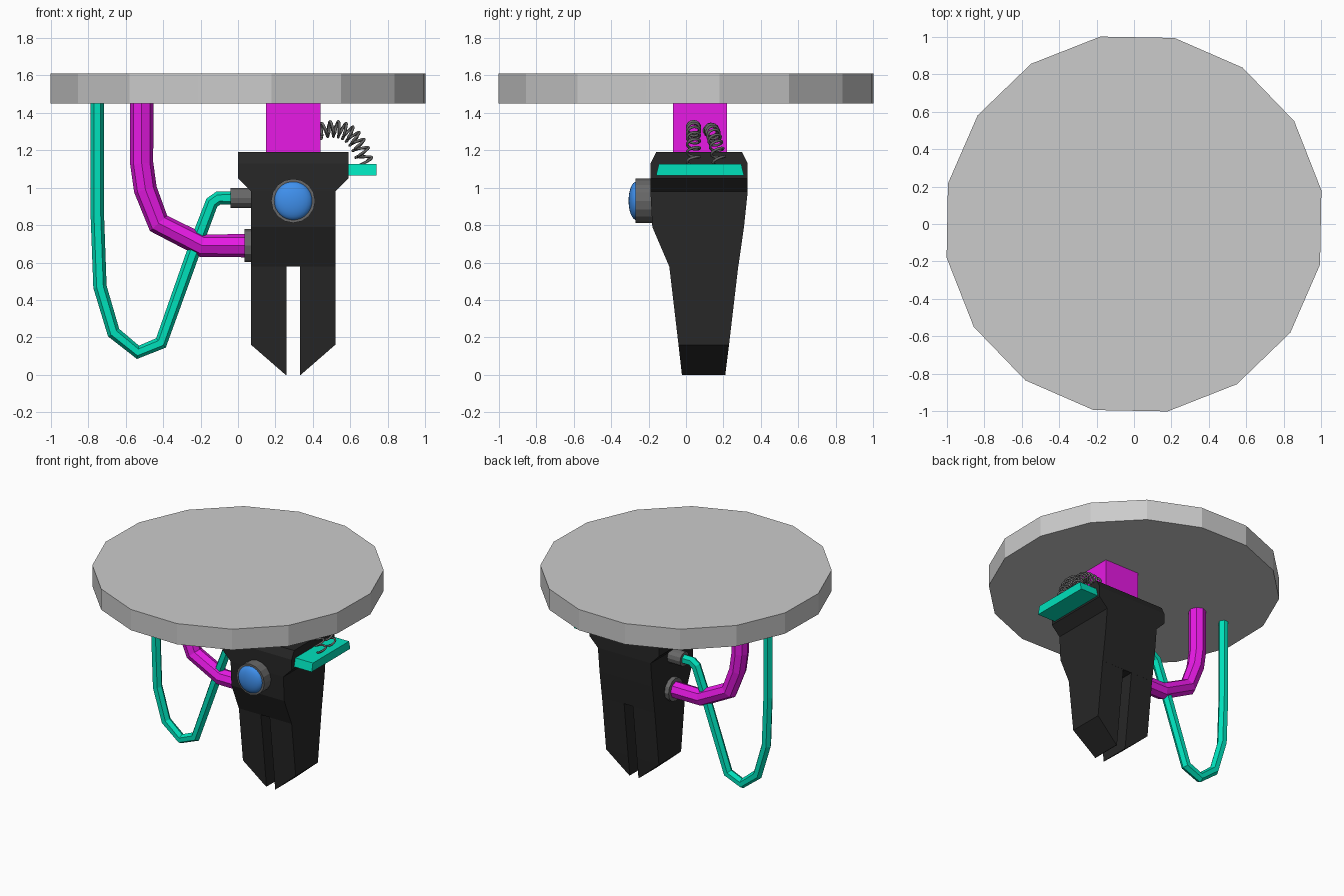
import bpy, bmesh, math
from mathutils import Vector, Matrix

if "Cube" in bpy.data.objects:
    bpy.data.objects.remove(bpy.data.objects["Cube"])

YC = 0.075  # depth of the tool's centre plane


def material(name, rgb):
    m = bpy.data.materials.new(name)
    m.diffuse_color = (*rgb, 1)
    m.use_nodes = True
    m.node_tree.nodes["Principled BSDF"].inputs["Base Color"].default_value = m.diffuse_color
    return m


BLACK = material("black", (0.02, 0.02, 0.02))
MAGENTA = material("magenta", (0.8, 0.01, 0.78))
TEAL = material("teal", (0.0, 0.75, 0.5))
BLUE = material("blue", (0.05, 0.28, 0.85))
DARK = material("dark_grey", (0.14, 0.14, 0.14))


def finish(name, bm, mat=None):
    bmesh.ops.recalc_face_normals(bm, faces=bm.faces)
    me = bpy.data.meshes.new(name)
    bm.to_mesh(me)
    bm.free()
    ob = bpy.data.objects.new(name, me)
    bpy.context.collection.objects.link(ob)
    if mat:
        me.materials.append(mat)
    return ob


def loft(name, rows, mat):
    """Stack of rectangles given as (z, x0, x1, y0, y1)."""
    bm = bmesh.new()
    rings = [[bm.verts.new(p) for p in ((a, c, z), (b, c, z), (b, d, z), (a, d, z))]
             for z, a, b, c, d in rows]
    for r, s in zip(rings, rings[1:]):
        for i in range(4):
            j = (i + 1) % 4
            bm.faces.new((r[i], r[j], s[j], s[i]))
    bm.faces.new(rings[0])
    bm.faces.new(rings[-1])
    return finish(name, bm, mat)


def cylinder(name, start, end, radius, sides, mat=None, turn=0.0):
    a, b = Vector(start), Vector(end)
    rot = (b - a).to_track_quat('Z', 'Y').to_matrix().to_4x4()
    bm = bmesh.new()
    bmesh.ops.create_cone(bm, cap_ends=True, segments=sides, radius1=radius, radius2=radius,
                          depth=(b - a).length,
                          matrix=Matrix.Translation((a + b) / 2) @ rot @ Matrix.Rotation(turn, 4, 'Z'))
    return finish(name, bm, mat)


def tube(name, points, radius, res, mat, smooth=False):
    cu = bpy.data.curves.new(name, 'CURVE')
    cu.dimensions = '3D'
    cu.bevel_depth = radius
    cu.bevel_resolution = res
    cu.use_fill_caps = True
    sp = cu.splines.new('POLY')
    sp.points.add(len(points) - 1)
    for p, co in zip(sp.points, points):
        p.co = (*co, 1)
    sp.use_smooth = smooth
    ob = bpy.data.objects.new(name, cu)
    bpy.context.collection.objects.link(ob)
    cu.materials.append(mat)
    return ob


# Ceiling disk
cylinder("mount_disk", (0, 0, 1.45), (0, 0, 1.61), 1.018, 16, turn=math.radians(10.2))

# Square neck
loft("neck", [(1.17, 0.15, 0.44, -0.07, 0.22), (1.455, 0.15, 0.44, -0.07, 0.22)], MAGENTA)

# Black housing with flared collar
loft("housing", [
    (1.19, 0.0, 0.59, -0.16, 0.30),
    (1.13, 0.0, 0.59, -0.19, 0.33),
    (1.05, 0.0, 0.59, -0.19, 0.33),
    (0.98, 0.07, 0.52, -0.19, 0.33),
    (0.79, 0.07, 0.52, -0.18, 0.31),
    (0.58, 0.07, 0.52, -0.09, 0.28)], BLACK)

# Two pointed prongs, mirrored about the housing centre
for side, s in (("left", 1), ("right", -1)):
    def mx(x):
        return 0.295 + s * (x - 0.295)
    loft(side + "_prong", [
        (0.585, mx(0.07), mx(0.258), -0.09, 0.28),
        (0.16, mx(0.07), mx(0.258), -0.04, 0.23),
        (0.0, mx(0.254), mx(0.258), -0.022, 0.21)], BLACK)

# Front lens
cylinder("lens_barrel", (0.295, -0.15, 0.93), (0.295, -0.27, 0.93), 0.118, 16, DARK)
bm = bmesh.new()
bmesh.ops.create_uvsphere(bm, u_segments=24, v_segments=16, radius=1,
                          matrix=Matrix.Translation((0.295, -0.265, 0.93))
                          @ Matrix.Diagonal((0.103, 0.042, 0.103, 1)))
for f in bm.faces:
    f.smooth = True
finish("lens_glass", bm, BLUE)

# Hose sockets
cylinder("upper_socket", (0.09, YC, 0.945), (-0.04, YC, 0.945), 0.054, 12, DARK)
cylinder("lower_socket", (0.09, YC, 0.69), (0.035, YC, 0.69), 0.088, 12, DARK)

# Hoses
thick = [(-0.515, 1.455), (-0.515, 1.13), (-0.495, 0.99), (-0.425, 0.81), (-0.19, 0.69), (0.05, 0.69)]
thin = [(-0.752, 1.455), (-0.752, 0.85), (-0.738, 0.47), (-0.665, 0.225), (-0.535, 0.12),
        (-0.412, 0.17), (-0.205, 0.75), (-0.14, 0.92), (-0.105, 0.945), (-0.03, 0.945)]
tube("thick_hose", [(x, YC, z) for x, z in thick], 0.062, 2, MAGENTA)
tube("thin_hose", [(x, YC, z) for x, z in thin], 0.036, 1, TEAL)

# Side bar
loft("side_bar", [(1.065, 0.57, 0.74, -0.16, 0.31), (1.128, 0.57, 0.74, -0.145, 0.295)], TEAL)


# Coil springs from neck to bar
def spring(name, a, b, c, turns=9, steps=14, radius=0.034):
    a, b, c = Vector(a), Vector(b), Vector(c)
    pts = []
    n = turns * steps
    for i in range(n + 1):
        t = i / n
        centre = a * (1 - t) ** 2 + b * 2 * t * (1 - t) + c * t * t
        tangent = ((b - a) * (1 - t) + (c - b) * t).normalized()
        side = Vector((0, 1, 0)).cross(tangent).normalized()
        up = tangent.cross(side)
        ang = math.tau * turns * t
        pts.append(centre + (side * math.cos(ang) + up * math.sin(ang)) * radius)
    tube(name, pts, 0.0075, 1, DARK, True)


spring("front_spring", (0.435, 0.04, 1.305), (0.63, 0.04, 1.38), (0.69, 0.04, 1.125))
spring("rear_spring", (0.435, 0.13, 1.295), (0.62, 0.14, 1.355), (0.675, 0.18, 1.125))
